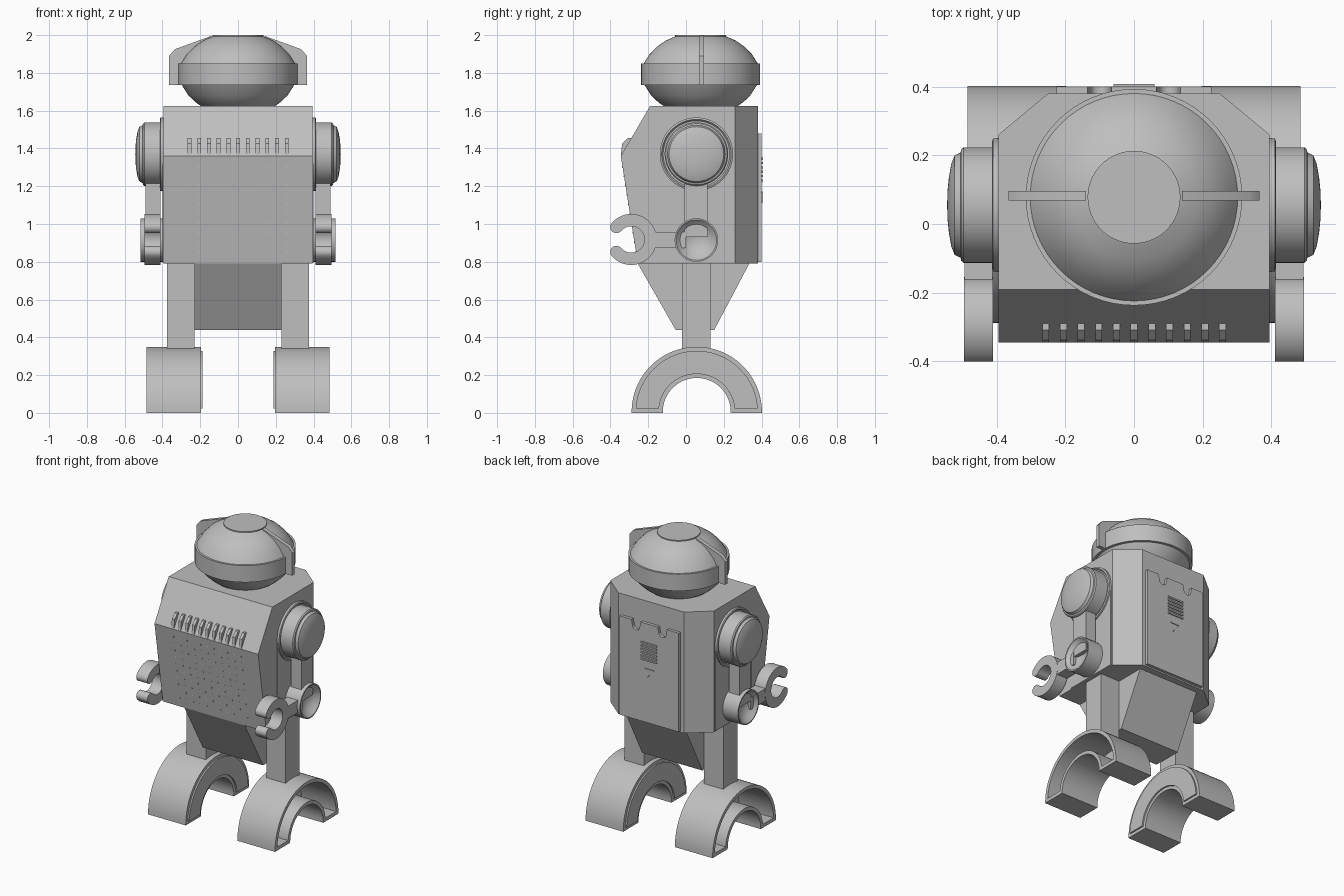
import bpy, bmesh, math
from mathutils import Matrix

old = bpy.data.objects.get("Cube")
if old:
    bpy.data.objects.remove(old, do_unlink=True)

grey = bpy.data.materials.new("light grey plastic")
grey.use_nodes = True
colour = (0.52, 0.52, 0.52, 1)
grey.diffuse_color = colour
grey.node_tree.nodes["Principled BSDF"].inputs["Base Color"].default_value = colour
parts = []


def finish(name, bm):
    bmesh.ops.recalc_face_normals(bm, faces=bm.faces[:])
    mesh = bpy.data.meshes.new(name)
    bm.to_mesh(mesh)
    bm.free()
    mesh.materials.append(grey)
    obj = bpy.data.objects.new(name, mesh)
    bpy.context.collection.objects.link(obj)
    parts.append(obj)
    return obj


def prism_bm(pts, x0, x1, bm=None):
    """Side profile of (y, z) points swept from x0 to x1; returns mesh and end caps."""
    bm = bm or bmesh.new()
    a = [bm.verts.new((x0, y, z)) for y, z in pts]
    b = [bm.verts.new((x1, y, z)) for y, z in pts]
    caps = bm.faces.new(a), bm.faces.new(b)
    for i in range(len(pts)):
        j = (i + 1) % len(pts)
        bm.faces.new((a[i], a[j], b[j], b[i]))
    bmesh.ops.recalc_face_normals(bm, faces=bm.faces[:])
    return bm, caps


def prism(name, pts, x0, x1):
    return finish(name, prism_bm(pts, x0, x1)[0])


def rect(y0, y1, z0, z1):
    return [(y0, z0), (y1, z0), (y1, z1), (y0, z1)]


def lathe(name, profile, matrix, steps=64):
    """Closed (radius, height) profile turned around z, then placed by matrix."""
    bm = bmesh.new()
    rings = []
    for r, h in profile:
        n = steps if r > 0 else 1
        rings.append([bm.verts.new((r * math.cos(math.tau * i / n),
                                    r * math.sin(math.tau * i / n), h)) for i in range(n)])
    for a, b in zip(rings, rings[1:]):
        for i in range(steps):
            j = (i + 1) % steps
            quad = [a[i % len(a)], a[j % len(a)], b[j % len(b)], b[i % len(b)]]
            bm.faces.new(list(dict.fromkeys(quad)))
    bm.transform(matrix)
    return finish(name, bm)


def arc(cy, cz, r, start, end, n):
    return [(cy + r * math.cos(math.radians(start + (end - start) * i / n)),
             cz + r * math.sin(math.radians(start + (end - start) * i / n)))
            for i in range(n + 1)]


def push_inset(bm, face, border, dx):
    bmesh.ops.inset_individual(bm, faces=[face], thickness=border, use_even_offset=True)
    new = bmesh.ops.extrude_discrete_faces(bm, faces=[face])["faces"][0]
    bmesh.ops.translate(bm, verts=new.verts[:], vec=(dx, 0, 0))


# Torso: side profile with the two rear vertical corners cut off
bm, _ = prism_bm([(-0.255, 0.79), (0.38, 0.79), (0.38, 1.625), (-0.19, 1.625), (-0.345, 1.36)],
                 -0.395, 0.395)
for s in (1, -1):
    cut = bmesh.ops.bisect_plane(bm, geom=bm.verts[:] + bm.edges[:] + bm.faces[:],
                                 plane_co=(s * 0.395, 0.26, 0), plane_no=(s * 0.12, 0.145, 0),
                                 clear_outer=True)
    edges = [e for e in cut["geom_cut"] if isinstance(e, bmesh.types.BMEdge)]
    bmesh.ops.contextual_create(bm, geom=edges)
finish("torso", bm)

# Abdomen
prism("abdomen", [(-0.255, 0.79), (-0.055, 0.44), (0.15, 0.44), (0.335, 0.79)], -0.23, 0.23)

# Chest ribs and the rows of small studs below them
for i in range(11):
    x = -0.257 + i * 0.0515
    prism("chest_rib", [(-0.345, 1.365), (-0.338, 1.425), (-0.308, 1.455), (-0.27, 1.455),
                        (-0.27, 1.365)], x - 0.01, x + 0.01)
bm = bmesh.new()
for i in range(11):
    x = -0.257 + i * 0.0515
    for row in range(10):
        z = 0.85 + row * 0.05
        y = -0.255 - 0.09 * (z - 0.79) / 0.57
        prism_bm(rect(y - 0.003, y + 0.01, z, z + 0.008), x - 0.003, x + 0.003, bm)
finish("chest_studs", bm)

# Back hatch with two notches in its top edge
outline = [(-0.225, 0.8), (0.225, 0.8), (0.225, 1.48)]
for cx in (0.1, -0.1):
    outline += [(cx + 0.035, 1.48)] + arc(cx, 1.445, 0.028, 0, -180, 10) + [(cx - 0.035, 1.48)]
outline.append((-0.225, 1.48))
bm, _ = prism_bm(outline, 0, 1)
bm.transform(Matrix(((0, 1, 0, 0), (0.026, 0, 0, 0.375), (0, 0, 1, 0), (0, 0, 0, 1))))
finish("back_hatch", bm)
for i in range(6):
    z = 1.225 + i * 0.023
    prism("back_vent", rect(0.39, 0.408, z, z + 0.011), -0.06, 0.06)
prism("back_mark_bar", rect(0.39, 0.406, 1.165, 1.172), -0.035, 0.035)
bm, _ = prism_bm(rect(0.39, 0.406, 1.11, 1.165), -0.035, -0.028)
for v in bm.verts:
    v.co.x += (1.165 - v.co.z) * 0.9
finish("back_mark_slash", bm)

# Head: bowl, raised band, dome and flat cap
lathe("head", [(0, 1.62), (0.19, 1.62), (0.225, 1.645), (0.262, 1.68), (0.297, 1.735),
               (0.315, 1.735), (0.315, 1.85), (0.302, 1.85), (0.272, 1.897), (0.23, 1.94),
               (0.185, 1.971), (0.135, 1.993), (0.135, 2.0), (0, 2.0)],
      Matrix.Translation((0, 0.078, 0)))

for s, side in ((1, "left"), (-1, "right")):
    # Head fin, drawn as an (x, z) outline
    fin = [(0.2, 1.735), (0.365, 1.735), (0.365, 1.89), (0.335, 1.925), (0.14, 1.996), (0.14, 1.9)]
    bm, _ = prism_bm(fin, 0, 0.028)
    bm.transform(Matrix(((0, s, 0, 0), (1, 0, 0, 0.068), (0, 0, 1, 0), (0, 0, 0, 1))))
    finish(side + "_head_fin", bm)

    # Shoulder with collar and shallow dome
    outward = Matrix.Rotation(s * math.pi / 2, 4, "Y")
    shoulder = Matrix.Translation((0, 0.055, 1.37)) @ outward
    lathe(side + "_shoulder_collar", [(0, 0.38), (0.194, 0.38), (0.194, 0.41), (0.184, 0.414),
                                      (0.176, 0.404), (0, 0.404)], shoulder)
    lathe(side + "_shoulder", [(0, 0.39), (0.168, 0.39), (0.168, 0.496), (0.162, 0.503),
                               (0.153, 0.505), (0.145, 0.522), (0.12, 0.532), (0.08, 0.539),
                               (0.04, 0.543), (0, 0.544)], shoulder)
    prism(side + "_side_panel", rect(-0.14, 0.25, 0.795, 1.37), s * 0.38, s * 0.4)

    # Arm, dished wrist and open claw
    prism(side + "_arm", rect(-0.008, 0.115, 0.93, 1.3), s * 0.41, s * 0.49)
    wrist = Matrix.Translation((0, 0.055, 0.915)) @ outward
    lathe(side + "_wrist", [(0, 0.4), (0.115, 0.4), (0.115, 0.515), (0.107, 0.515),
                            (0.08, 0.486), (0.045, 0.468), (0, 0.46)], wrist)
    prism(side + "_claw_stem", rect(-0.19, 0.0, 0.872, 0.957), s * 0.412, s * 0.493)
    cy, cz, gap = -0.29, 0.918, 40
    claw = arc(cy, cz, 0.135, gap - 180, 180 - gap, 40)
    tips = []
    for sign in (1, -1):
        a = math.radians(180 - gap) * sign
        tips.append((cy + 0.1025 * math.cos(a), cz + 0.1025 * math.sin(a)))
    claw += arc(*tips[0], 0.0325, 180 - gap, 360 - gap, 10)[1:-1]
    claw += arc(cy, cz, 0.07, 180 - gap, gap - 180, 32)
    claw += arc(*tips[1], 0.0325, gap, gap + 180, 10)[1:-1]
    prism(side + "_claw", claw, s * 0.41, s * 0.495)

    # Leg
    prism(side + "_leg", rect(-0.02, 0.13, 0.33, 0.8), s * 0.23, s * 0.377)

    # Arched foot: hollow outer side, raised panel on the inner side
    arch = arc(0.057, 0, 0.345, 0, 180, 40) + arc(0.057, 0, 0.18, 180, 0, 32)
    arch = [(y, z + 0.005) if 0.001 < z else (y, 0) for y, z in arch]
    bm, caps = prism_bm(arch, s * 0.197, s * 0.484)
    push_inset(bm, caps[1], 0.024, -s * 0.26)
    push_inset(bm, caps[0], 0.022, -s * 0.01)
    finish(side + "_foot", bm)

# Smooth curved surfaces, keep edges crisp
bpy.ops.object.select_all(action="DESELECT")
for obj in parts:
    obj.select_set(True)
bpy.context.view_layer.objects.active = parts[0]
bpy.ops.object.shade_smooth_by_angle(angle=math.radians(30))
